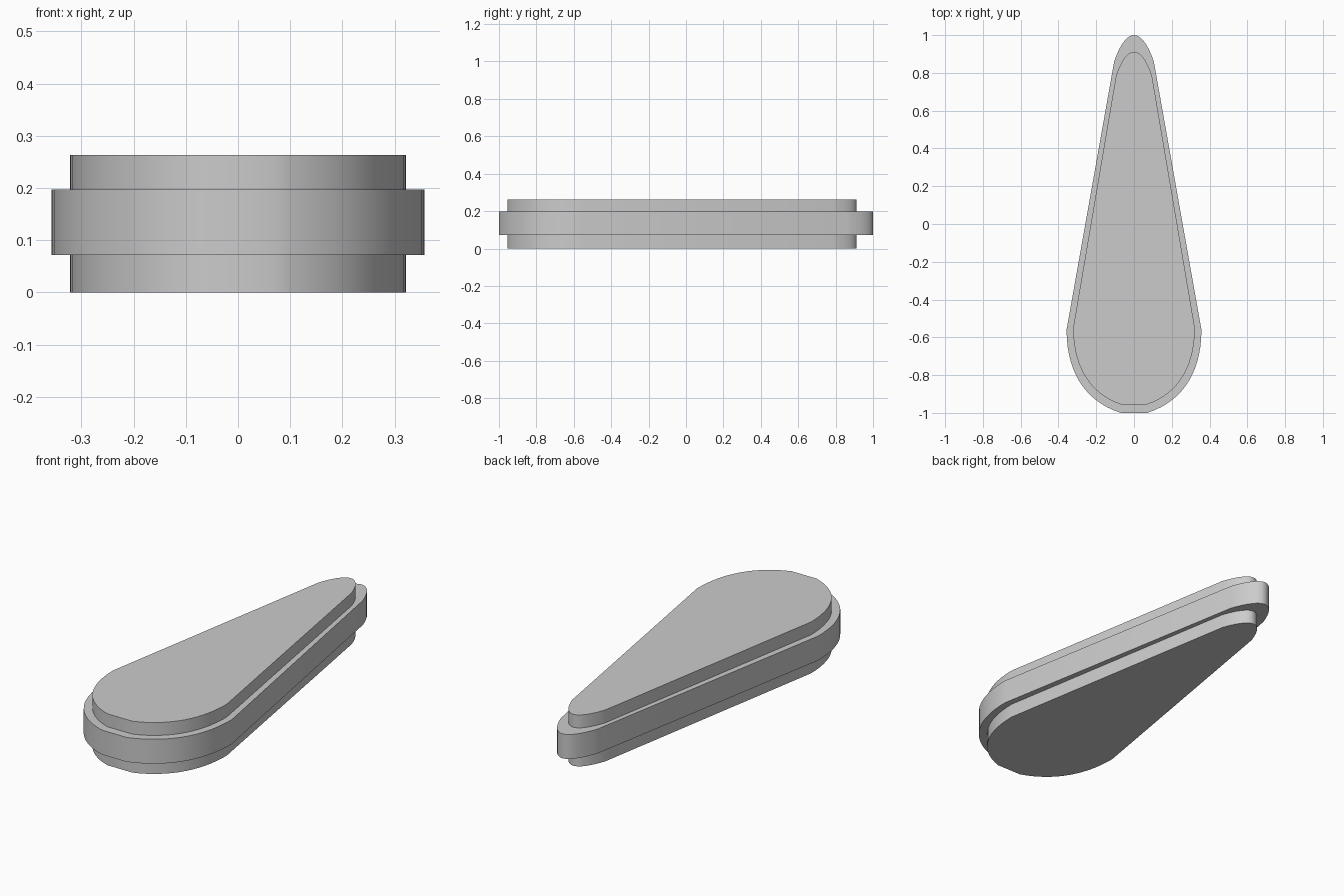
import bpy, bmesh
from mathutils import Vector
from mathutils.geometry import interpolate_bezier

if "Cube" in bpy.data.objects:
    bpy.data.objects.remove(bpy.data.objects["Cube"])


def outline(tip, shoulder, hip, base):
    """Closed teardrop outline, mirrored about x = 0, from tip round to base."""
    t, s, h, b = (Vector((x, y, 0)) for x, y in (tip, shoulder, hip, base))
    nose = interpolate_bezier(t, Vector((s.x * 0.42, t.y, 0)),
                              Vector((s.x * 0.78, s.y + (t.y - s.y) * 0.5, 0)), s, 10)
    drop = h.y - b.y
    heel = interpolate_bezier(h, Vector((h.x, h.y - drop * 0.53, 0)),
                              Vector((h.x * 0.70, b.y + drop * 0.13, 0)), b, 16)
    right = list(nose) + list(heel)
    left = [Vector((-p.x, p.y, 0)) for p in reversed(right[1:])]
    return right + left


rim = outline((0, 1.0), (0.105, 0.86), (0.357, -0.56), (0.07, -1.0))
core = outline((0, 0.912), (0.095, 0.785), (0.322, -0.55), (0.07, -0.955))

# Stepped body: narrow base, wide middle band, narrow top
levels = [(core, 0), (core, 0.072), (rim, 0.072),
          (rim, 0.197), (core, 0.197), (core, 0.263)]
bm = bmesh.new()
rings = [[bm.verts.new((p.x, p.y, z)) for p in shape] for shape, z in levels]
n = len(rim)
for lower, upper in zip(rings, rings[1:]):
    for i in range(n):
        j = (i + 1) % n
        bm.faces.new((lower[i], lower[j], upper[j], upper[i]))
bm.faces.new(rings[0])
bm.faces.new(rings[-1])
bmesh.ops.recalc_face_normals(bm, faces=bm.faces)

mesh = bpy.data.meshes.new("teardrop_body")
bm.to_mesh(mesh)
bm.free()
body = bpy.data.objects.new("teardrop_body", mesh)
bpy.context.collection.objects.link(body)

# Smooth curved walls, crisp steps
bpy.context.view_layer.objects.active = body
body.select_set(True)
bpy.ops.object.shade_smooth_by_angle(angle=0.5)
